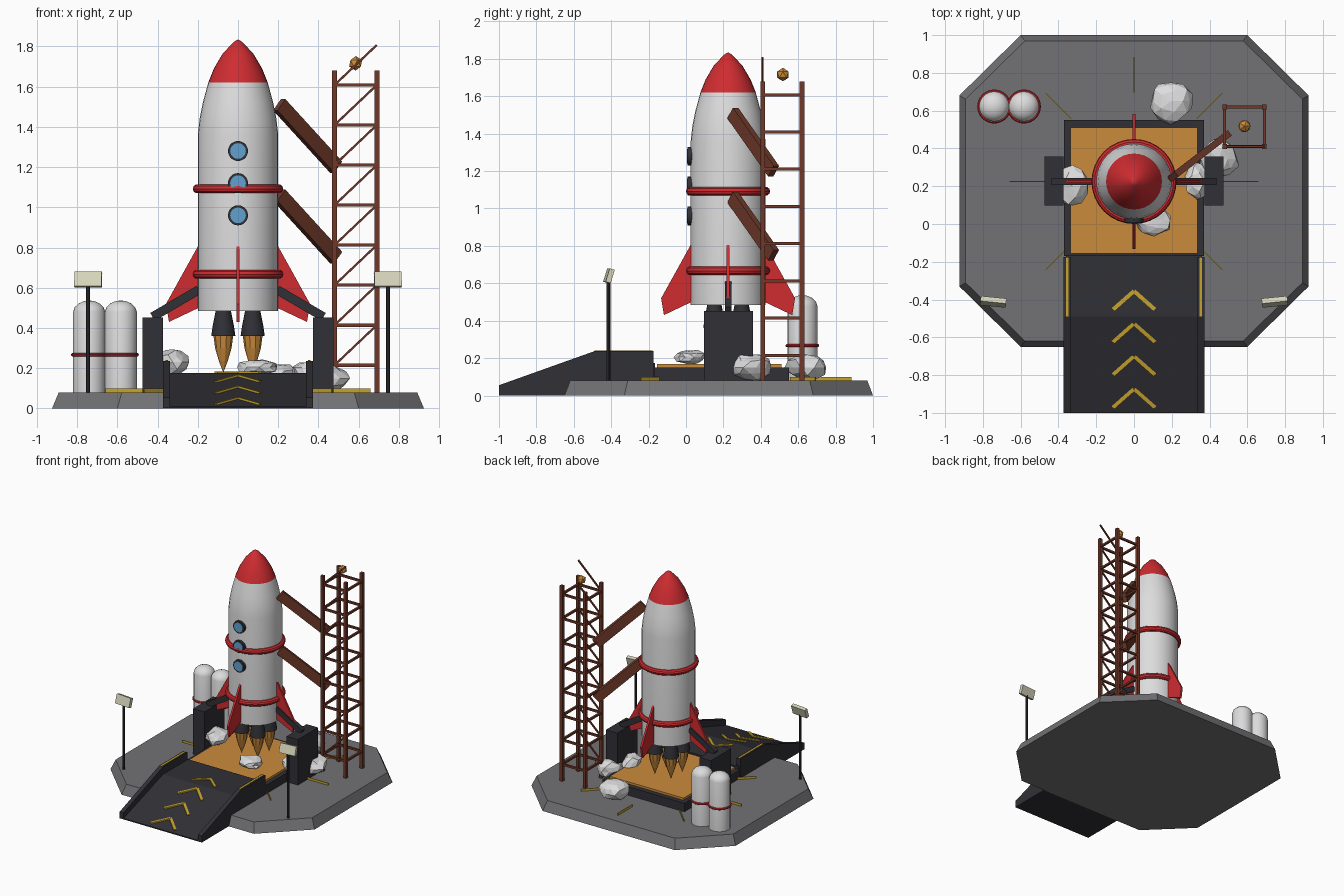
import bpy, bmesh, math, random
from mathutils import Vector, Matrix

if "Cube" in bpy.data.objects:
    bpy.data.objects.remove(bpy.data.objects["Cube"])

random.seed(4)


def material(name, rgb):
    m = bpy.data.materials.new(name)
    m.diffuse_color = (*rgb, 1)
    m.use_nodes = True
    m.node_tree.nodes["Principled BSDF"].inputs["Base Color"].default_value = m.diffuse_color
    return m


WHITE = material("hull white", (0.72, 0.72, 0.73))
RED = material("red", (0.62, 0.025, 0.03))
DARK = material("charcoal", (0.03, 0.03, 0.037))
GREY = material("concrete grey", (0.17, 0.17, 0.18))
ORANGE = material("orange", (0.60, 0.26, 0.045))
YELLOW = material("marking yellow", (0.58, 0.37, 0.025))
RUST = material("rust brown", (0.16, 0.04, 0.022))
BLUE = material("window blue", (0.12, 0.36, 0.62))
CREAM = material("lamp cream", (0.68, 0.67, 0.50))

CY = 0.225   # rocket axis, y
GROUND = 0.08


def finish(name, bm, mat, smooth=False):
    bmesh.ops.remove_doubles(bm, verts=bm.verts, dist=1e-5)
    bmesh.ops.recalc_face_normals(bm, faces=bm.faces)
    me = bpy.data.meshes.new(name)
    bm.to_mesh(me)
    bm.free()
    me.materials.append(mat)
    ob = bpy.data.objects.new(name, me)
    bpy.context.collection.objects.link(ob)
    if smooth:
        bpy.ops.object.select_all(action='DESELECT')
        ob.select_set(True)
        bpy.context.view_layer.objects.active = ob
        bpy.ops.object.shade_smooth_by_angle(angle=math.radians(35))
    return ob


def box(name, lo, hi, mat):
    lo, hi = Vector(lo), Vector(hi)
    bm = bmesh.new()
    bmesh.ops.create_cube(bm, size=1, matrix=Matrix.Translation((lo + hi) / 2)
                          @ Matrix.Diagonal((*(hi - lo), 1)))
    return finish(name, bm, mat)


def beam(name, a, b, w, h, mat):
    a, b = Vector(a), Vector(b)
    d = b - a
    bm = bmesh.new()
    bmesh.ops.create_cube(bm, size=1, matrix=Matrix.Translation((a + b) / 2)
                          @ d.to_track_quat('X', 'Z').to_matrix().to_4x4()
                          @ Matrix.Diagonal((d.length, w, h, 1)))
    return finish(name, bm, mat)


def prism(name, pts, offset, mat):
    """Extrude a flat polygon of 3D points along an offset."""
    bm = bmesh.new()
    f = bm.faces.new([bm.verts.new(p) for p in pts])
    r = bmesh.ops.extrude_face_region(bm, geom=[f])
    bmesh.ops.translate(bm, vec=offset,
                        verts=[v for v in r["geom"] if isinstance(v, bmesh.types.BMVert)])
    return finish(name, bm, mat)


def lathe(name, prof, segs, loc, mat, smooth=True, rot=None):
    """Revolve (radius, height) points about z, capping open ends."""
    bm = bmesh.new()
    rings = [[bm.verts.new((max(r, 1e-7) * math.cos(2 * math.pi * i / segs),
                            max(r, 1e-7) * math.sin(2 * math.pi * i / segs), z))
              for i in range(segs)] for r, z in prof]
    for p, q in zip(rings, rings[1:]):
        for i in range(segs):
            j = (i + 1) % segs
            bm.faces.new((p[i], p[j], q[j], q[i]))
    for ring, (r, z) in ((rings[0], prof[0]), (rings[-1], prof[-1])):
        if r > 0:
            bm.faces.new(ring)
    if rot:
        bm.transform(rot)
    bmesh.ops.translate(bm, vec=loc, verts=bm.verts)
    return finish(name, bm, mat, smooth)


def hoop(name, loc, major, minor, mat):
    prof = [(major + minor * math.cos(t), minor * math.sin(t))
            for t in (2 * math.pi * k / 10 for k in range(11))]
    bm = bmesh.new()
    vs = [bm.verts.new((r, 0, z)) for r, z in prof]
    es = [bm.edges.new(e) for e in zip(vs, vs[1:])]
    bmesh.ops.spin(bm, geom=vs + es, axis=(0, 0, 1), cent=(0, 0, 0),
                   angle=2 * math.pi, steps=32)
    bmesh.ops.translate(bm, vec=loc, verts=bm.verts)
    return finish(name, bm, mat, True)


# Octagonal ground slab with sloped rim
outline = [(0.6, 0.825), (0.925, 0.505), (0.925, -0.505), (0.6, -0.825),
           (-0.6, -0.825), (-0.925, -0.505), (-0.925, 0.505), (-0.6, 0.825)]
bm = bmesh.new()
low = [bm.verts.new((x, y + 0.175, 0)) for x, y in outline]
top = [bm.verts.new((x * 0.963, y * 0.963 + 0.175, GROUND)) for x, y in outline]
bm.faces.new(low)
bm.faces.new(top)
for i in range(8):
    bm.faces.new((low[i], low[i - 1], top[i - 1], top[i]))
finish("ground_slab", bm, GREY)

# Launch platform and heat plate
box("platform", (-0.37, -0.17, 0.07), (0.37, 0.55, 0.15), DARK)
box("heat_plate", (-0.335, -0.155, 0.14), (0.335, 0.51, 0.168), ORANGE)

# Access ramp, curbs, curb stripes
prism("ramp", [(-0.36, y, z) for y, z in ((-1, 0.001), (-1, 0.01), (-0.49, 0.175),
                                          (-0.165, 0.175), (-0.165, 0.001))],
      (0.72, 0, 0), DARK)
for s in (-1, 1):
    prism("ramp_curb", [(s * 0.337, y, z) for y, z in ((-1, 0.001), (-1, 0.055), (-0.49, 0.237),
                                                       (-0.175, 0.237), (-0.175, 0.001))],
          (s * 0.035, 0, 0), DARK)
    box("curb_stripe", (s * 0.354 - 0.007, -0.49, 0.23), (s * 0.354 + 0.007, -0.178, 0.24), YELLOW)


def ramp_z(y):
    return 0.175 if y > -0.49 else 0.175 + (y + 0.49) * 0.165 / 0.51


# Chevron markings
for k in range(4):
    y = -0.355 - 0.173 * k
    for s in (-1, 1):
        beam("chevron", (0, y, ramp_z(y)), (s * 0.11, y - 0.097, ramp_z(y - 0.097)),
             0.021, 0.015, YELLOW)

# Radial ground markings
for k in range(8):
    c, s = math.cos(k * math.pi / 4), math.sin(k * math.pi / 4)
    beam("ground_marking", (0.47 * c, CY + 0.47 * s, 0.088), (0.66 * c, CY + 0.66 * s, 0.088),
         0.006, 0.02, YELLOW)

# Rocket hull, nose and hoops
lathe("hull", [(0.2, 0.485), (0.2, 1.36), (0.191, 1.44), (0.175, 1.52), (0.148, 1.62)],
      32, (0, CY, 0), WHITE)
lathe("nose", [(0.148, 1.62), (0.12, 1.69), (0.077, 1.763), (0.022, 1.822), (0, 1.835)],
      32, (0, CY, 0), RED)
for z in (0.667, 1.092):
    hoop("hull_hoop", (0, CY, z), 0.202, 0.023, RED)

# Portholes
FACE_FRONT = Matrix.Rotation(math.pi / 2, 4, 'X')
for z in (0.96, 1.12, 1.28):
    lathe("porthole_frame", [(0.05, -0.02), (0.05, 0.017)], 20, (0, 0.025, z), DARK, True, FACE_FRONT)
    lathe("porthole_glass", [(0.039, -0.02), (0.039, 0.02)], 20, (0, 0.025, z), BLUE, True, FACE_FRONT)

# Four fins
for k in range(4):
    fin = prism("fin", [(r, -0.008, z) for r, z in ((0.185, 0.825), (0.2, 0.805), (0.358, 0.52),
                                                    (0.343, 0.43), (0.185, 0.505))],
                (0, 0.016, 0), RED)
    fin.rotation_euler.z = k * math.pi / 2
    fin.location = (0, CY, 0)

# Four engines with flames
for sx in (-1, 1):
    for sy in (-1, 1):
        at = (sx * 0.073, CY + sy * 0.073, 0)
        lathe("nozzle", [(0.06, 0.36), (0.053, 0.41), (0.037, 0.49)], 16, at, DARK)
        lathe("flame", [(0, 0.178), (0.022, 0.235), (0.041, 0.30), (0.049, 0.362)],
              10, at, ORANGE, False)

# Hold-down blocks and arms
for s in (-1, 1):
    x0, x1 = sorted((s * 0.373, s * 0.475))
    box("hold_down_block", (x0, 0.097, 0.07), (x1, 0.357, 0.453), DARK)
    beam("hold_down_arm", (s * 0.425, CY, 0.455), (s * 0.195, CY, 0.59), 0.035, 0.045, DARK)

# Service tower: posts, rungs, diagonals
TX, TY = (0.48, 0.69), (0.41, 0.62)
for x in TX:
    for y in TY:
        box("tower_post", (x - 0.0125, y - 0.0125, 0.075), (x + 0.0125, y + 0.0125, 1.68), RUST)
for k in range(8):
    z = 0.215 + 0.199 * k
    for y in TY:
        beam("tower_rung", (TX[0], y, z), (TX[1], y, z), 0.016, 0.016, RUST)
    for x in TX:
        beam("tower_rung", (x, TY[0], z), (x, TY[1], z), 0.016, 0.016, RUST)
    beam("tower_diagonal", (TX[0], TY[0], z), (TX[1], TY[0], z + 0.199), 0.011, 0.011, RUST)

# Swing arms to the hull
for dz in (0, -0.45):
    beam("swing_arm", (0.205, 0.25, 1.51 + dz), (0.488, 0.468, 1.20 + dz), 0.036, 0.075, RUST)

# Tower beacon
bm = bmesh.new()
bmesh.ops.create_icosphere(bm, subdivisions=1, radius=0.036,
                           matrix=Matrix.Translation((0.585, 0.518, 1.716)))
finish("beacon", bm, ORANGE)

# Fuel tanks
for x in (-0.74, -0.583):
    lathe("fuel_tank", [(0.08, 0.075), (0.08, 0.48), (0.072, 0.503), (0.052, 0.522),
                        (0.027, 0.533), (0, 0.537)], 20, (x, 0.622, 0), WHITE)
    hoop("tank_hoop", (x, 0.622, 0.267), 0.081, 0.009, RED)

# Floodlights
for s in (-1, 1):
    lathe("lamp_pole", [(0.01, 0.075), (0.01, 0.62)], 8, (s * 0.745, -0.415, 0), DARK)
    bm = bmesh.new()
    bmesh.ops.create_cube(bm, size=1, matrix=Matrix.Translation((s * 0.745, -0.412, 0.64))
                          @ Matrix.Rotation(s * 0.1, 4, 'Z') @ Matrix.Rotation(-0.3, 4, 'X')
                          @ Matrix.Diagonal((0.136, 0.028, 0.075, 1)))
    finish("lamp_head", bm, CREAM)

# Faceted exhaust puffs: centre and half-sizes
for c, r in (((0.195, 0.65, 0.15), (0.115, 0.115, 0.075)),
             ((0.45, 0.345, 0.15), (0.105, 0.115, 0.075)),
             ((0.105, 0.02, 0.205), (0.105, 0.085, 0.042)),
             ((-0.325, 0.2, 0.23), (0.08, 0.11, 0.065)),
             ((0.335, 0.225, 0.17), (0.07, 0.1, 0.07))):
    bm = bmesh.new()
    bmesh.ops.create_icosphere(bm, subdivisions=2, radius=1)
    for v in bm.verts:
        v.co *= random.uniform(0.84, 1.1)
    bm.transform(Matrix.Translation(c) @ Matrix.Diagonal((*r, 1)))
    finish("exhaust_puff", bm, WHITE)
